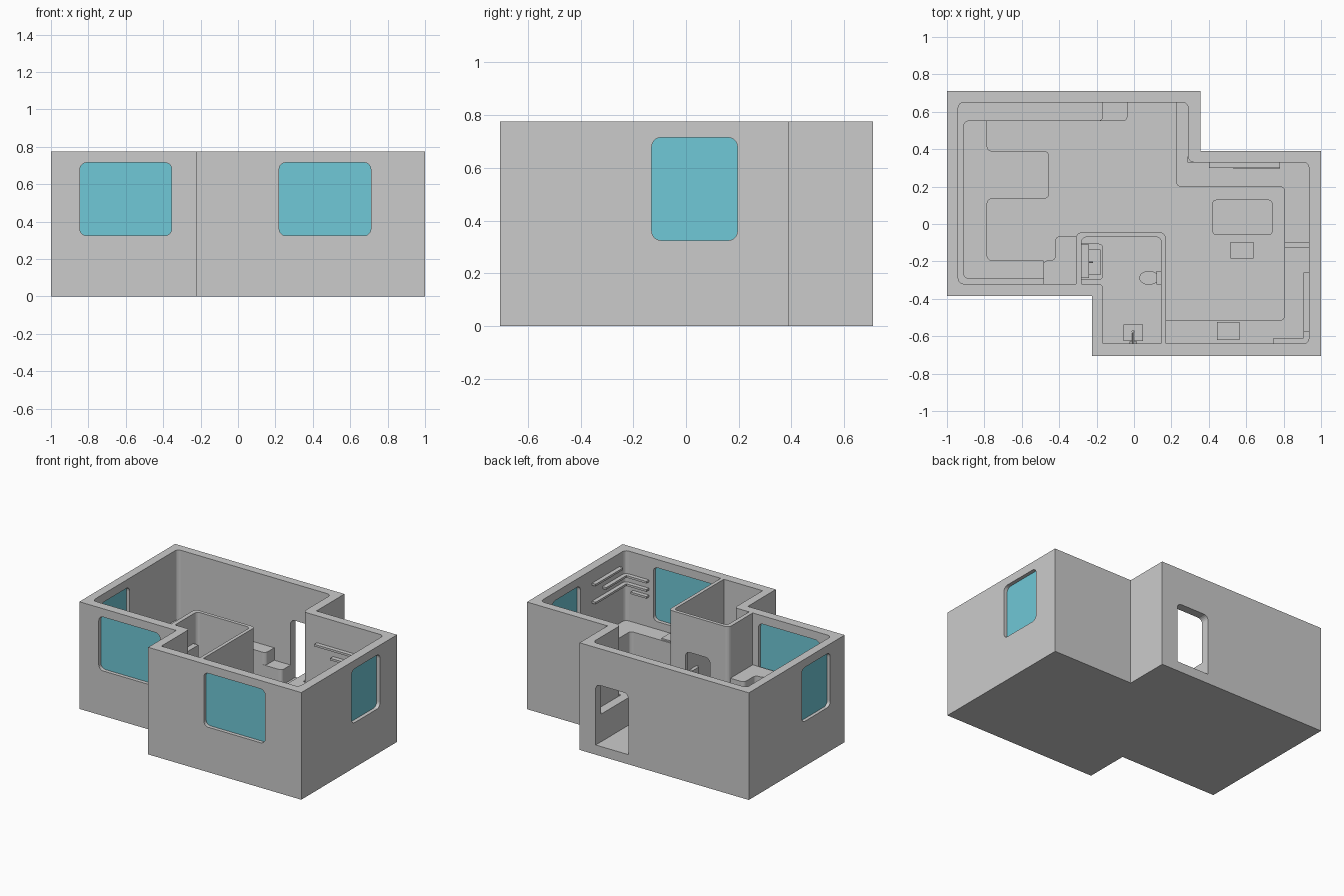
import bpy, bmesh, math
from mathutils import Vector

if "Cube" in bpy.data.objects:
    bpy.data.objects.remove(bpy.data.objects["Cube"])

FLOOR, TOP = 0.07, 0.775
glass = bpy.data.materials.new("window_glass")
glass.diffuse_color = (0.16, 0.58, 0.68, 1)
glass.use_nodes = True
glass.node_tree.nodes["Principled BSDF"].inputs["Base Color"].default_value = glass.diffuse_color


def fillet(pts, r, n=5):
    """Round the right-angle corners of a polygon; a third value overrides r."""
    out = []
    for i, p in enumerate(pts):
        c = Vector(p[:2])
        rad = p[2] if len(p) > 2 else r
        if rad == 0:
            out.append(c)
            continue
        u = (Vector(pts[i - 1][:2]) - c).normalized()
        v = (Vector(pts[(i + 1) % len(pts)][:2]) - c).normalized()
        mid = c + (u + v) * rad
        for k in range(n + 1):
            t = math.pi / 2 * k / n
            out.append(mid - rad * (v * math.cos(t) + u * math.sin(t)))
    return out


def prism(name, pts, d0, d1, r=0.0, axis="z", mat=None):
    """Extrude a rounded profile from d0 to d1 along an axis."""
    put = {"z": lambda a, b, d: (a, b, d),
           "y": lambda a, b, d: (a, d, b),
           "x": lambda a, b, d: (d, a, b)}[axis]
    prof = fillet(pts, r)
    bm = bmesh.new()
    lo = [bm.verts.new(put(p.x, p.y, d0)) for p in prof]
    hi = [bm.verts.new(put(p.x, p.y, d1)) for p in prof]
    bm.faces.new(lo)
    bm.faces.new(hi)
    for i in range(len(prof)):
        j = (i + 1) % len(prof)
        bm.faces.new((lo[i], lo[j], hi[j], hi[i]))
    bmesh.ops.recalc_face_normals(bm, faces=bm.faces)
    me = bpy.data.meshes.new(name)
    bm.to_mesh(me)
    bm.free()
    ob = bpy.data.objects.new(name, me)
    bpy.context.collection.objects.link(ob)
    if mat:
        me.materials.append(mat)
    return ob


def rect(a0, a1, b0, b1):
    return [(a0, b0), (a1, b0), (a1, b1), (a0, b1)]


def box(name, x0, x1, y0, y1, z0, z1, r=0.0):
    return prism(name, rect(x0, x1, y0, y1), z0, z1, r)


def cut(ob, cutter):
    cutter.hide_render = True
    m = ob.modifiers.new("cut", "BOOLEAN")
    m.operation, m.solver, m.object = "DIFFERENCE", "EXACT", cutter
    bpy.context.view_layer.objects.active = ob
    bpy.ops.object.modifier_apply(modifier=m.name)
    bpy.data.objects.remove(cutter)


def rod(name, p, q, rad, sides=12):
    p, q = Vector(p), Vector(q)
    bpy.ops.mesh.primitive_cylinder_add(vertices=sides, radius=rad, depth=(q - p).length,
                                        location=(p + q) / 2)
    ob = bpy.context.object
    ob.name = name
    ob.rotation_euler = (q - p).to_track_quat("Z", "Y").to_euler()
    return ob


# House shell with two hollow rooms
house = prism("house_walls", [(-1, .71), (.355, .71), (.355, .39), (1, .39), (1, -.705),
                              (-.225, -.705), (-.225, -.385), (-1, -.385)], 0, TOP)
cut(house, prism("main_room", [(-.94, .65), (.29, .65), (.29, .33), (.935, .33), (.935, -.64),
                               (.17, -.64, 0), (.17, -.045), (-.31, -.045), (-.31, -.32, 0),
                               (-.94, -.32)], FLOOR, 1, .03))
cut(house, prism("bathroom", [(-.28, -.07), (.145, -.07), (.145, -.64, 0), (-.165, -.64, 0),
                              (-.165, -.32), (-.28, -.32, 0)], FLOOR, 1, .025))

# Doorways: entrance in the back wall, bathroom door in the inner wall
for name, x0, x1, y0, y1 in (("entrance", -.035, .226, .6, .8),
                             ("bathroom_door", -.16, .036, -.1, -.02)):
    pts = [(x0, FLOOR, 0), (x1, FLOOR, 0), (x1, .51), (x0, .51)]
    cut(house, prism(name, pts, y0, y1, .035, "y"))

# Windows: opening plus a pane set into the middle of the wall
for name, axis, a0, a1, outer, inner in (
        ("front_left", "y", -.845, -.355, -.385, -.32),
        ("front_right", "y", .22, .71, -.705, -.64),
        ("right", "x", -.13, .195, 1, .935),
        ("left", "x", -.22, .105, -1, -.94)):
    d0, d1 = min(outer, inner), max(outer, inner)
    mid = (d0 + d1) / 2
    pts = rect(a0, a1, .325, .715)
    cut(house, prism(name + "_opening", pts, d0 - .02, d1 + .02, .035, axis))
    prism(name + "_window_pane", pts, mid - .006, mid + .006, .035, axis, glass)

# Lounge: long low seat with a bay, ledge behind it, back cabinet, tall corner cabinet
B = FLOOR - .01
prism("lounge_base", [(-.91, .55, 0), (-.785, .55, 0), (-.785, .39), (-.455, .39), (-.455, .135),
                      (-.785, .135), (-.785, -.195), (-.485, -.195, 0), (-.485, -.29, 0),
                      (-.91, -.29, 0)], B, .22, .025)
prism("lounge_ledge", [(-.94, .65, 0), (-.165, .65, 0), (-.165, .55), (-.91, .55), (-.91, -.29),
                       (-.485, -.29, 0), (-.485, -.32, 0), (-.94, -.32, 0)], B, .27, .025)
prism("entry_bench", [(-.165, .65, 0), (-.19, .65, 0), (-.19, .55, 0), (-.035, .55),
                      (-.035, .65, 0)], B, .18, .025)
prism("corner_cabinet", [(-.485, -.32, 0), (-.31, -.32, 0), (-.31, -.065, 0), (-.42, -.065),
                         (-.42, -.195), (-.485, -.195)], B, .40, .025)

# Work room: counter running round the walls
prism("wall_counter", [(.225, .65, 0), (.29, .65, 0), (.29, .33, 0), (.935, .33, 0),
                       (.935, -.64, 0), (.17, -.64, 0), (.17, -.515, 0), (.805, -.515),
                       (.805, .2), (.225, .2)], B, .27, .025)
box("counter_divider", .805, .935, -.125, -.1, .26, .28)
box("centre_table", .42, .74, -.06, .13, B, .22, .02)
box("counter_tray", .445, .565, -.62, -.525, .26, .28)

# Stool by the table
box("stool_seat", .515, .64, -.185, -.095, .15, .17)
for sx in (.53, .625):
    for sy in (-.17, -.11):
        rod("stool_leg", (sx, sy, B), (sx, sy, .155), .006)

# Wall shelves
box("back_shelf_upper", .4, .78, .3, .335, .565, .58)
box("back_shelf_lower", .53, .78, .297, .335, .5, .515)
box("side_shelf_top", .905, .94, -.575, -.26, .665, .68)
for i, (z, y1) in enumerate(((.595, -.38), (.535, -.26))):
    prism(f"corner_shelf_{i}", [(.94, y1), (.905, y1), (.905, -.61), (.745, -.61),
                                (.745, -.645), (.94, -.645)], z, z + .015)
box("front_shelf_low", .745, .87, -.645, -.61, .485, .5)

# Bathroom: washstand with basin, tap and mirror cabinet
stand = prism("washstand", [(-.28, -.3, 0), (-.165, -.3), (-.165, -.105), (-.28, -.105, 0)],
              B, .25, .025)
cut(stand, box("basin", -.24, -.18, -.27, -.14, .2, .3))
box("mirror_cabinet", -.285, -.24, -.29, -.11, .4, .56)
rod("wash_tap_post", (-.255, -.205, .245), (-.255, -.205, .29), .004)
rod("wash_tap_spout", (-.257, -.205, .288), (-.22, -.205, .288), .004)

# Toilet
bpy.ops.mesh.primitive_cone_add(vertices=32, radius1=.6, radius2=1, depth=1, location=(.08, -.288, .115))
bowl = bpy.context.object
bowl.name = "toilet_bowl"
bowl.scale = (.052, .037, .11)
bpy.ops.object.shade_smooth_by_angle()
box("toilet_tank", .12, .15, -.325, -.25, B, .27, .005)

# Shower: square head on a bent pipe with a tap bar
box("shower_head", -.055, .048, -.625, -.537, .49, .5)
rod("shower_arm", (-.005, -.645, .52), (-.005, -.575, .52), .005)
rod("shower_drop", (-.005, -.575, .523), (-.005, -.575, .495), .008)
rod("shower_riser", (-.005, -.635, .25), (-.005, -.635, .52), .005)
rod("shower_tap_bar", (-.025, -.635, .25), (.015, -.635, .25), .006)
